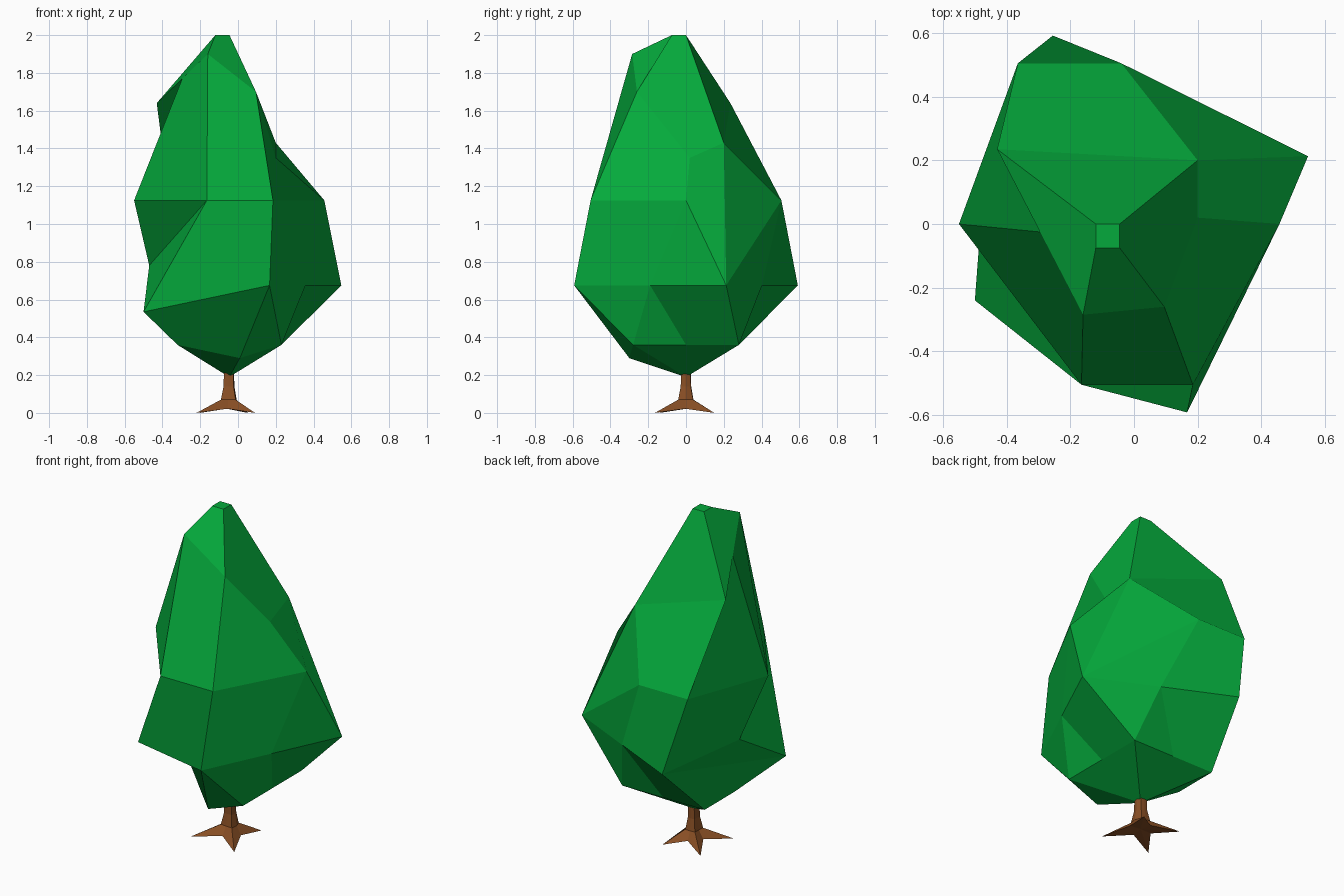
import bpy, bmesh
from mathutils import Vector

if "Cube" in bpy.data.objects:
    bpy.data.objects.remove(bpy.data.objects["Cube"])


def material(name, rgb):
    m = bpy.data.materials.new(name)
    m.diffuse_color = (*rgb, 1)
    m.use_nodes = True
    m.node_tree.nodes["Principled BSDF"].inputs["Base Color"].default_value = m.diffuse_color
    return m


def build(name, bm, mat):
    bmesh.ops.recalc_face_normals(bm, faces=bm.faces[:])
    me = bpy.data.meshes.new(name)
    bm.to_mesh(me)
    bm.free()
    me.materials.append(mat)
    ob = bpy.data.objects.new(name, me)
    bpy.context.collection.objects.link(ob)
    return ob


leaf_green = material("leaf green", (0.0015, 0.402, 0.045))
bark_brown = material("bark brown", (0.25, 0.078, 0.018))

# Foliage: irregular faceted crown, corner points ring by ring from the top
pts = dict(
    ta=(-.12, -.075, 2), tb=(-.045, -.075, 2), tc=(-.045, 0, 2), td=(-.12, 0, 2),
    A=(-.16, -.285, 1.9), B=(.095, -.26, 1.7), E=(.2, .02, 1.35),
    C=(.2, .2, 1.43), D=(-.43, .235, 1.64),
    S1=(-.165, -.505, 1.125), S2=(.185, -.505, 1.125), G=(.457, 0, 1.125),
    N2=(-.04, .505, 1.125), N1=(-.365, .505, 1.125), W=(-.55, 0, 1.125),
    P1=(.547, .213, .675), P2=(.167, -.592, .675), P3=(-.255, .592, .675),
    Q=(-.5, -.24, .535), M=(-.47, .16, .78),
    V1=(.23, .28, .36), V2=(.23, -.28, .36), V3=(.01, -.3, .29),
    J=(-.32, 0, .36), V4=(-.32, .28, .36), O=(-.047, 0, .19),
)
# Points halfway along an edge
for mid, a, b in (("F", "A", "D"), ("R", "P1", "P2"), ("U", "P1", "P3"),
                  ("H", "V1", "V2"), ("K", "V1", "V4")):
    pts[mid] = (Vector(pts[a]) + Vector(pts[b])) / 2

# Four-sided faces fold from their first to their third corner
bands = (
    "ta tb tc td,ta tb B A,tb tc C E B,tc td D C,td ta A F D",               # tip
    "A B S2 S1,S2 B E G,C P1 G E,C N2 P1,C D N1 N2",                          # upper
    "F D N1 W,W F A S1",                                                      # upper left
    "S1 S2 P2 Q,G P1 R,G R P2 S2,N2 U P1,N2 N1 P3 U,N1 W M P3",               # waist
    "W S1 M,S1 Q M,M Q P3",                                                   # notch
    "P1 U V1,U K V1,U P3 V4 K,P3 Q J V4,P2 V3 J Q,P2 V2 V3",                  # lower
    "P2 R V2,R H V2,R P1 V1 H",
    "O V1 H,O H V2,O V2 V3,O V3 J,O J V4,O V4 K,O K V1",                      # underside
)
bm = bmesh.new()
verts = {k: bm.verts.new(p) for k, p in pts.items()}
for band in bands:
    for face in band.split(","):
        bm.faces.new([verts[k] for k in face.split()])
build("foliage", bm, leaf_green)

# Trunk: eight-point rings lofted down into four spreading roots
centre = Vector((-.047, 0, 0))
tips = [Vector(t) for t in ((.137, -.165, 0), (.1, .15, 0), (-.155, .15, 0), (-.173, -.14, 0))]
bm = bmesh.new()
rings = []
# each level: height, root reach (fraction), groove radius, groove height
for z, reach, groove, gz in ((.21, .16, .026, .21), (.14, .17, .028, .14),
                             (.07, .25, .04, .07), (.005, 1, .07, .022)):
    ring = []
    for i, t in enumerate(tips):
        n = tips[(i + 1) % 4]
        ring.append(bm.verts.new(centre + t * reach + Vector((0, 0, z))))
        ring.append(bm.verts.new(centre + (t + n).normalized() * groove + Vector((0, 0, gz))))
    rings.append(ring)
for a, b in zip(rings, rings[1:]):
    for i in range(8):
        j = (i + 1) % 8
        bm.faces.new((a[i], a[j], b[j], b[i]))
bm.faces.new(rings[0])
hub = bm.verts.new(centre + Vector((0, 0, .025)))
for i in range(8):
    bm.faces.new((rings[-1][i], rings[-1][(i + 1) % 8], hub))
for v in rings[-1][::2]:
    v.co.z = 0
build("trunk", bm, bark_brown)
